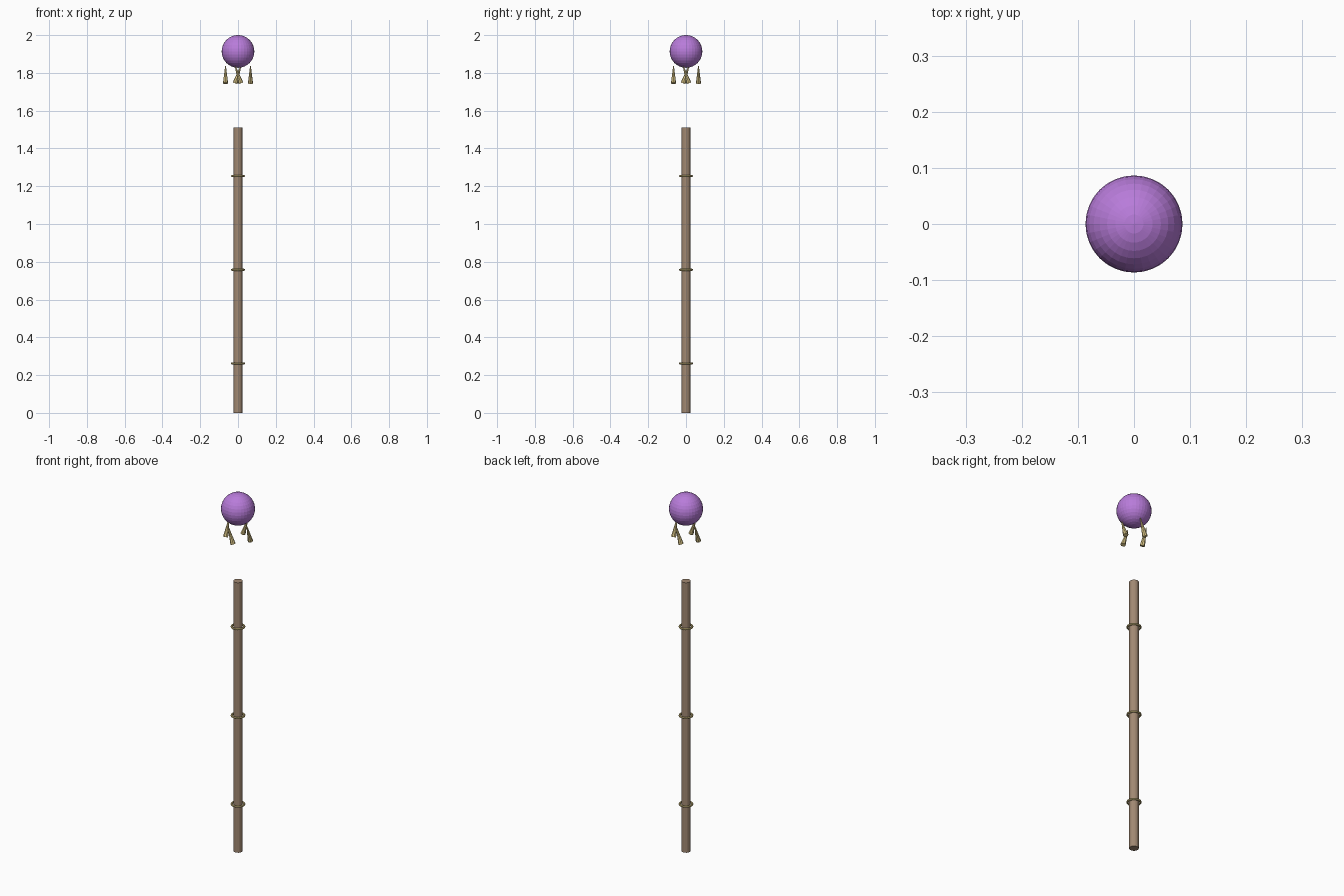
import bpy
from math import pi, cos, sin

if "Cube" in bpy.data.objects:
    bpy.data.objects.remove(bpy.data.objects["Cube"])


def material(name, color):
    m = bpy.data.materials.new(name)
    m.diffuse_color = (*color, 1)
    m.use_nodes = True
    m.node_tree.nodes["Principled BSDF"].inputs["Base Color"].default_value = m.diffuse_color
    return m


wood = material("wood", (0.36, 0.25, 0.17))
gold = material("gold", (0.72, 0.58, 0.25))
purple = material("purple", (0.48, 0.2, 0.7))


def finish(name, mat):
    ob = bpy.context.object
    ob.name = name
    ob.data.materials.append(mat)


# Shaft
SHAFT_H = 1.51
bpy.ops.mesh.primitive_cylinder_add(vertices=16, radius=0.024, depth=SHAFT_H,
                                    location=(0, 0, SHAFT_H / 2))
finish("shaft", wood)

# Bands around the shaft
for i in range(3):
    bpy.ops.mesh.primitive_torus_add(major_radius=0.0318, minor_radius=0.0055,
                                     major_segments=32, minor_segments=8,
                                     location=(0, 0, 0.262 + 0.496 * i))
    finish(f"band_{i + 1}", gold)

# Floating orb
ORB_R = 0.0865
bpy.ops.mesh.primitive_uv_sphere_add(segments=32, ring_count=16, radius=ORB_R,
                                     location=(0, 0, 2 - ORB_R))
finish("orb", purple)

# Four prongs under the orb, each leaning sideways around the circle
for i in range(4):
    a = i * pi / 2
    bpy.ops.mesh.primitive_cone_add(vertices=8, radius1=0.0135, radius2=0.002, depth=0.097,
                                    location=(0.066 * cos(a), 0.066 * sin(a), 1.791),
                                    rotation=(0.32, 0, a))
    finish(f"prong_{i + 1}", gold)
